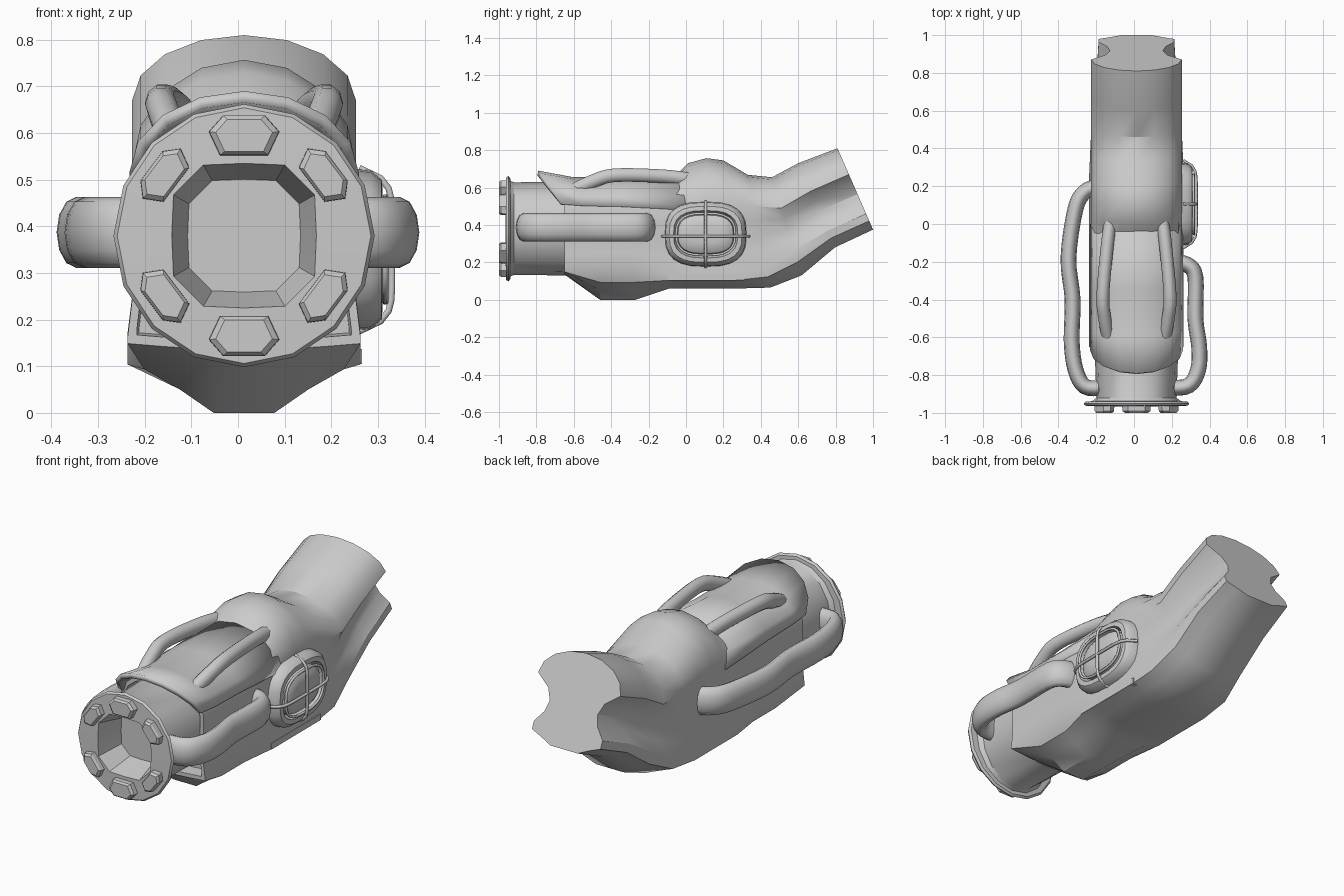
import bpy, bmesh
from math import sin, cos, pi, radians, copysign
from mathutils import Vector, Matrix

if "Cube" in bpy.data.objects:
    bpy.data.objects.remove(bpy.data.objects["Cube"])

CX, CZ = 0.013, 0.38  # symmetry plane and barrel axis height


def loft(name, rings, closed=True, caps=True, angle=35):
    """Skin a list of equal-length point rings."""
    bm = bmesh.new()
    rows = [[bm.verts.new(p) for p in r] for r in rings]
    n = len(rows[0])
    for a, b in zip(rows, rows[1:]):
        for i in range(n if closed else n - 1):
            j = (i + 1) % n
            bm.faces.new((a[i], a[j], b[j], b[i]))
    if caps:
        bm.faces.new(rows[0])
        bm.faces.new(rows[-1])
    bmesh.ops.recalc_face_normals(bm, faces=bm.faces)
    me = bpy.data.meshes.new(name)
    bm.to_mesh(me)
    bm.free()
    ob = bpy.data.objects.new(name, me)
    bpy.context.collection.objects.link(ob)
    bpy.ops.object.select_all(action='DESELECT')
    bpy.context.view_layer.objects.active = ob
    ob.select_set(True)
    bpy.ops.object.shade_smooth_by_angle(angle=radians(angle))
    return ob


def mirrored(y, shear, half, closed=True):
    """Mirror a half profile (top to bottom) in x; shear leans the plane back going down."""
    zt = half[0][1]
    right = [Vector((CX + x, y + (zt - z) * shear, z)) for x, z in half]
    left = [Vector((2 * CX - p.x, p.y, p.z)) for p in right]
    return right + left[-2:0:-1] if closed else left[:0:-1] + right


def arch(w, zt, zu, n=4):
    """Quarter arch from the crown down to the side edge."""
    return [(w * sin(a), zu + (zt - zu) * cos(a)) for a in (pi / 2 * k / n for k in range(n + 1))]


def hull(y, shear, zt, zu, groove, zl, zb, keel):
    """Body section: arched roof, grooved side, chamfered bottom."""
    w = .25 - .5 * groove
    low = zl - zb
    tuck = .6 * max(0, low - .11)  # the deep front keel slopes in sooner
    half = arch(.24, zt, zu)
    half += [(.24 - groove * g, zu + (zl - zu) * f) for f, g in ((.25, .75), (.5, 1), (.75, .85))]
    half += [(w, zl), (w - tuck, zb + .55 * low), (.7 * w - tuck, zb + .3 * low), (keel, zb), (0, zb)]
    return mirrored(y, shear, half)


def inset(ring, y, s):
    """Scaled copy of a section, used for the recess around the barrel."""
    return [Vector((CX + (p.x - CX) * s, y, CZ + (p.z - CZ) * s)) for p in ring]


def smooth_path(pts, steps=4):
    """Catmull-Rom samples through the points."""
    v = [Vector(p) for p in pts]
    v = [2 * v[0] - v[1]] + v + [2 * v[-1] - v[-2]]
    out = []
    for i in range(1, len(v) - 2):
        a, b, c, d = v[i - 1:i + 3]
        for t in (s / steps for s in range(steps)):
            out.append(0.5 * (2 * b + (c - a) * t + (2 * a - 5 * b + 4 * c - d) * t * t
                              + (3 * b - a - 3 * c + d) * t ** 3))
    return out + [v[-2]]


def tube(name, pts, rx, rz, sides=12):
    """Sweep an upright ellipse along a path."""
    path = smooth_path(pts)
    rings = []
    for i, p in enumerate(path):
        t = (path[min(i + 1, len(path) - 1)] - path[max(i - 1, 0)]).normalized()
        side = t.cross(Vector((0, 0, 1))).normalized()
        up = side.cross(t)
        rings.append([p + side * rx * cos(a) + up * rz * sin(a)
                      for a in (2 * pi * k / sides for k in range(sides))])
    return loft(name, rings, angle=60)


# main body: y, lean, crown, roof edge, groove, lower corner, bottom, keel half-width
body = [hull(*s) for s in (
    (-.65, 0, .62, .49, 0, .16, .135, .06),
    (-.46, 0, .62, .49, 0, .17, 0, .065),
    (-.27, 0, .62, .49, 0, .17, 0, .065),
    (-.09, 0, .63, .49, 0, .14, .06, .09),
    (.01, 0, .73, .51, 0, .14, .06, .09),
    (.11, 0, .757, .53, 0, .14, .06, .09),
    (.2, .1, .745, .53, 0, .14, .06, .09),
    (.33, .2, .668, .50, .015, .17, .065, .09),
    (.46, .3, .655, .49, .045, .26, .13, .08),
    (.6, .437, .73, .58, .075, .37, .28, .08),
    (.81, .437, .81, .67, .1, .46, .375, .08))]
loft("main_body", [inset(body[0], -.58, .9), inset(body[0], -.65, .92)] + body, angle=32)

# upper cover plate with a slanted front lip: y, lean, crown, edge
shell = loft("upper_cover", [mirrored(y, k, arch(.246, zt, zu), False) for y, k, zt, zu in (
    (-.79, .7, .69, .515), (-.6, .3, .655, .505), (-.35, 0, .655, .5), (0, 0, .685, .48))],
    closed=False, caps=False, angle=40)
solid = shell.modifiers.new("thickness", 'SOLIDIFY')
solid.thickness = .025
solid.offset = 1
shell.data.update()
# keep the plate thickness on the inner side
if shell.data.polygons[len(shell.data.polygons) // 2].normal.z > 0:
    solid.offset = -1


# barrel, flange and octagonal bore in one profile
def round_ring(y, rx, rz):
    return [Vector((CX + rx * cos(k * pi / 8), y, CZ + rz * sin(k * pi / 8))) for k in range(16)]


def oct_ring(y, h):
    out = []
    for deg in (q * 90 + d for q in range(4) for d in (0, 30, 45, 60)):
        c, s = cos(radians(deg)), sin(radians(deg))
        r = min(h / max(abs(c), abs(s)), 1.54 * h / (abs(c) + abs(s)))
        out.append(Vector((CX + r * c, y, CZ + r * s)))
    return out


loft("barrel", [round_ring(*r) for r in (
    (-.57, .225, .25), (-.92, .212, .248), (-.938, .235, .255), (-.94, .27, .272),
    (-.95, .28, .282), (-.962, .272, .274))]
    + [oct_ring(-.965, .155), oct_ring(-.82, .121)], angle=30)

# six elongated hex pads on the flange; the side ones are narrower
HEX = [(-.045, .043), (.045, .043), (.076, .008), (.052, -.043), (-.052, -.043), (-.076, .008)]
for i, deg in enumerate((0, 53, 127, 180, 233, 307)):
    rot = Matrix.Rotation(radians(deg), 3, 'Y')
    k = 1 if deg % 180 == 0 else .78
    rings = [[Vector((CX, y, CZ)) + rot @ Vector((x * s * (k + 1) / 2, 0, .215 + z * s * k)) for x, z in HEX]
             for y, s in ((-.955, 1), (-.99, .98), (-1.0, .8))]
    loft(f"flange_pad_{i + 1}", rings, angle=10)

# raised grab bars on top, mirrored
BAR = [(.135, .04, .64), (.155, -.12, .66), (.178, -.38, .666), (.168, -.5, .632), (.15, -.6, .585)]
for side, label in ((1, "right"), (-1, "left")):
    tube(f"top_bar_{label}", [(CX + side * x, y, z) for x, y, z in BAR], .034, .038, 10)

# wavy side hoses: plan path (x, y)
HOSES = {
    "right": ((.2, -.2), (.28, -.215), (.325, -.28), (.325, -.5), (.345, -.65), (.34, -.77), (.29, -.855), (.18, -.87)),
    "left": ((-.19, .2), (-.26, .17), (-.31, .08), (-.347, -.18), (-.325, -.4), (-.33, -.62), (-.31, -.77),
             (-.26, -.86), (-.16, -.87))}
for label, path in HOSES.items():
    tube(f"hose_{label}", [(x, y, .387) for x, y in path], .042, .076)

# caged porthole on the right side
PY, PZ = .105, .35


def port_ring(x, ry, n=24, e=.72):
    def pw(v):
        return copysign(abs(v) ** e, v)
    return [Vector((x, PY + ry * pw(cos(a)), PZ + (ry - .045) * pw(sin(a))))
            for a in (2 * pi * k / n for k in range(n))]


loft("port_frame", [port_ring(*r) for r in (
    (.23, .22), (.285, .215), (.308, .195), (.31, .172), (.27, .16))], angle=40)
loft("port_glass", [port_ring(*r) for r in ((.26, .155), (.3, .148), (.315, .125), (.32, .09))], angle=40)


def wire(name, pts, r=.008, cyclic=False):
    cu = bpy.data.curves.new(name, 'CURVE')
    cu.dimensions = '3D'
    cu.bevel_depth = r
    cu.bevel_resolution = 1
    sp = cu.splines.new('POLY')
    sp.points.add(len(pts) - 1)
    for q, p in zip(sp.points, pts):
        q.co = (*p, 1)
    sp.use_cyclic_u = cyclic
    bpy.context.collection.objects.link(bpy.data.objects.new(name, cu))


BOW = [(k / 8, .26 + .07 * (1 - (k / 8) ** 8)) for k in range(-8, 9)]
wire("port_wire_horizontal", [(x, PY + .232 * t, .34) for t, x in BOW])
wire("port_wire_vertical", [(x, PY, PZ + .175 * t) for t, x in BOW])
wire("port_wire_ring", port_ring(.316, .157), .007, True)

# narrow ledge below the porthole
loft("lower_ledge", [[Vector((x, y, z)) for x, z in ((.24, .10), (.266, .105), (.266, .137), (.24, .137))]
                     for y in (-.1, .31)], angle=20)
